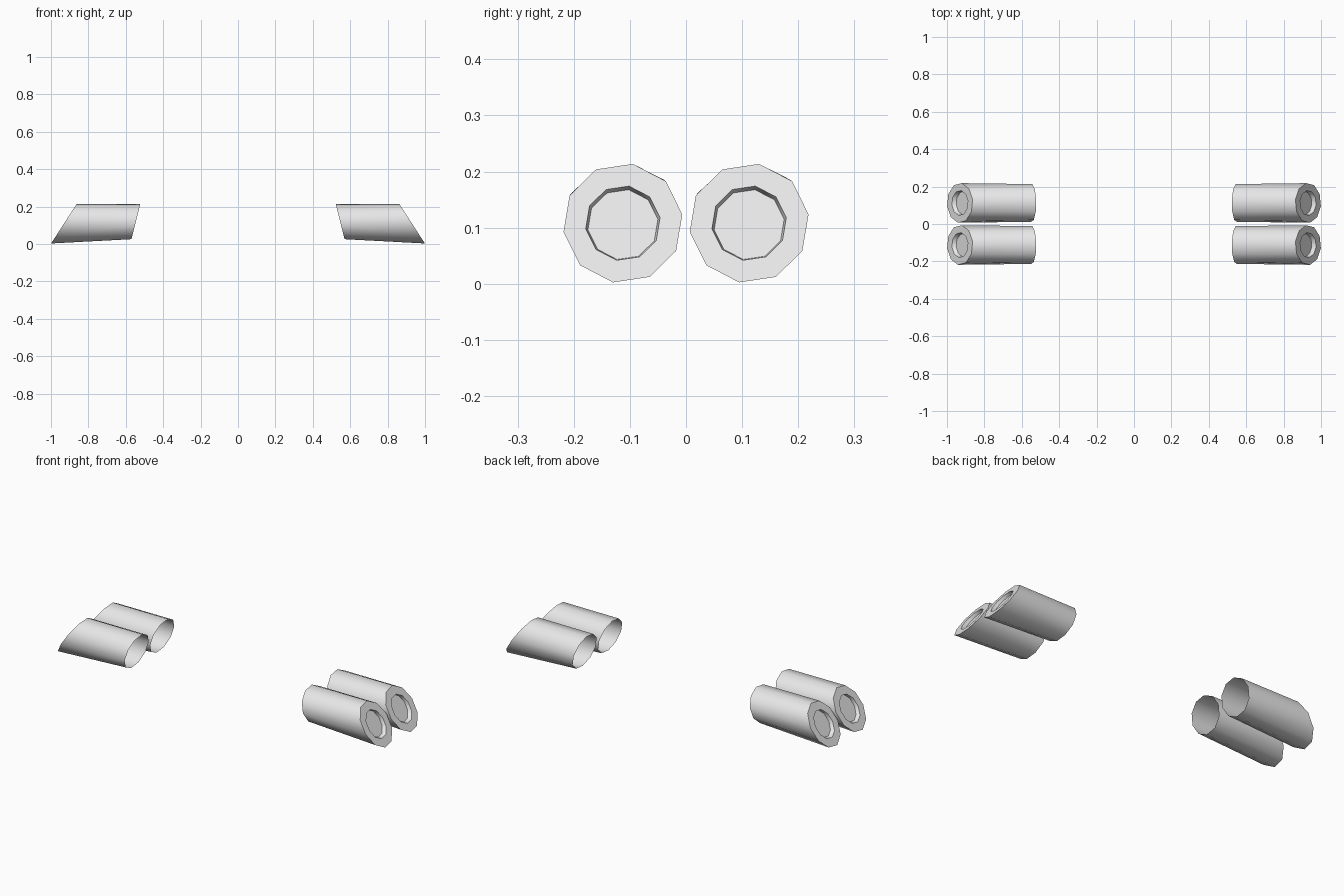
import bpy, bmesh, math

if "Cube" in bpy.data.objects:
    bpy.data.objects.remove(bpy.data.objects["Cube"], do_unlink=True)

SIDES = 10
TURN = math.radians(8.5)

grey = bpy.data.materials.new("light_grey")
grey.use_nodes = True
colour = (0.8, 0.8, 0.8, 1)
grey.diffuse_color = colour
grey.node_tree.nodes["Principled BSDF"].inputs["Base Color"].default_value = colour


def ring(bm, radius, height, centre_z, plane):
    """Ten-sided loop lying on a slanted plane given as x = f(z)."""
    verts = []
    for i in range(SIDES):
        a = TURN + math.tau * i / SIDES
        z = centre_z + height * math.sin(a)
        verts.append(bm.verts.new((plane(z), radius * math.cos(a), z)))
    return verts


def bridge(bm, a, b):
    for i in range(SIDES):
        j = (i + 1) % SIDES
        bm.faces.new((a[i], a[j], b[j], b[i]))


def tip_plane(z):
    return 1.0 - 0.645 * (z - 0.001)


def recess_plane(z):
    return tip_plane(z) - 0.022


def mouth_plane(z):
    return 0.57 - 0.25 * (z - 0.025)


def exhaust_pair(name, y):
    bm = bmesh.new()
    mouth = ring(bm, 0.102, 0.095, 0.119, mouth_plane)
    tip = ring(bm, 0.107, 0.107, 0.108, tip_plane)
    hole = ring(bm, 0.067, 0.067, 0.108, tip_plane)
    floor = ring(bm, 0.063, 0.063, 0.1055, recess_plane)
    bridge(bm, mouth, tip)      # outer wall, open at the mouth
    bridge(bm, tip, hole)       # slanted rim
    bridge(bm, hole, floor)     # recess wall
    bm.faces.new(floor)         # recess floor
    mesh = bpy.data.meshes.new(name)
    bm.to_mesh(mesh)
    bm.free()
    mesh.materials.append(grey)
    obj = bpy.data.objects.new(name, mesh)
    bpy.context.collection.objects.link(obj)
    obj.location.y = y
    # smooth walls, crisp rims
    bpy.ops.object.select_all(action='DESELECT')
    obj.select_set(True)
    bpy.context.view_layer.objects.active = obj
    bpy.ops.object.shade_smooth_by_angle(angle=math.radians(42))
    # matching pipe on the other side
    mirror = obj.modifiers.new("other_side", 'MIRROR')
    mirror.use_mirror_merge = False


exhaust_pair("front_exhaust_pipes", -0.1125)
exhaust_pair("back_exhaust_pipes", 0.1125)
